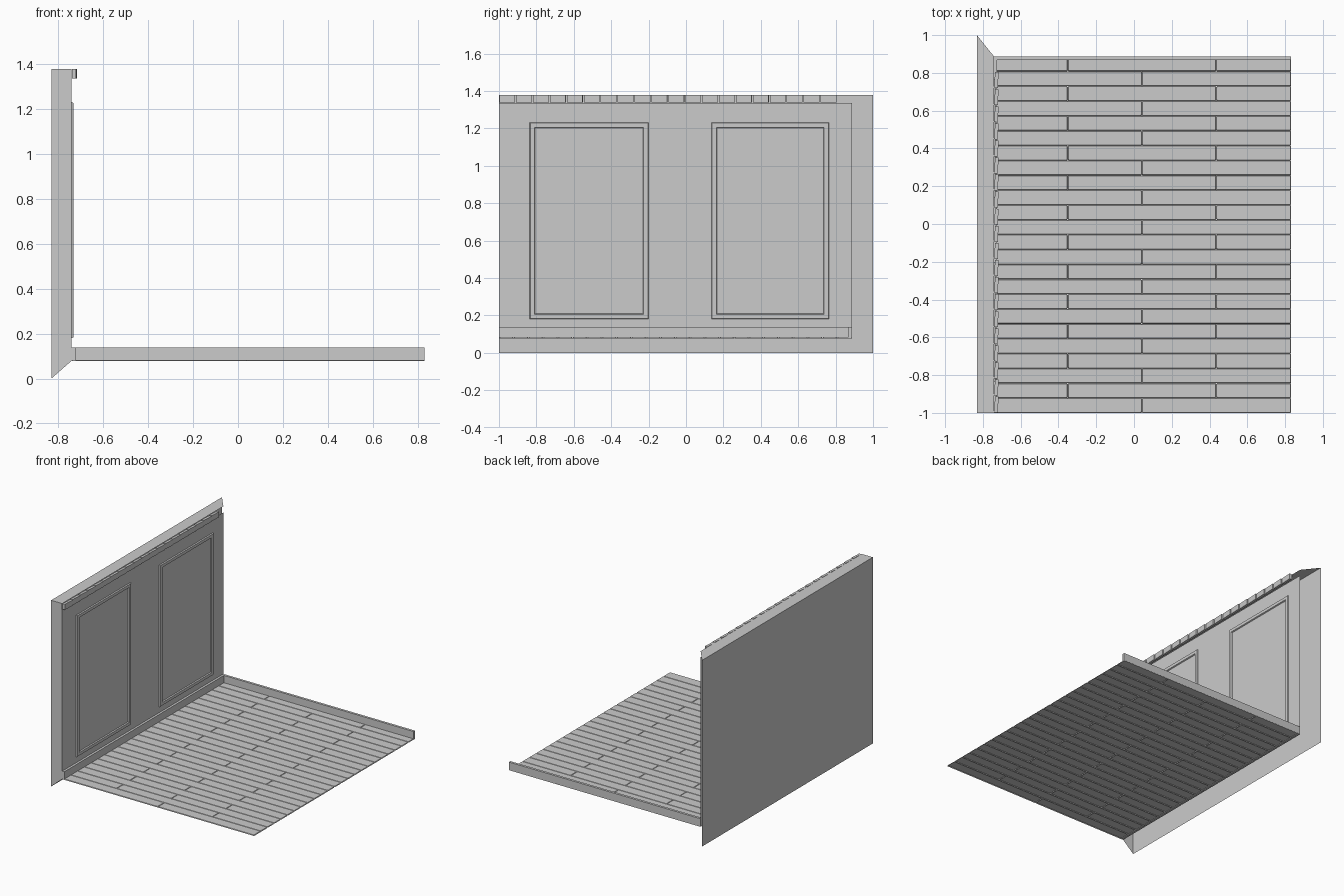
import bpy, bmesh, math
from mathutils import Matrix, Vector

if "Cube" in bpy.data.objects:
    bpy.data.objects.remove(bpy.data.objects["Cube"])

XO, XI, XR = -0.832, -0.741, 0.832     # wall outer, wall inner, floor right
YF, YI, YB = -1.0, 0.887, 1.0          # front, inner back, outer back
ZF, ZI, ZT = 0.08, 1.335, 1.38         # floor, inner wall top, wall top


def finish(bm, name):
    me = bpy.data.meshes.new(name)
    bm.to_mesh(me)
    bm.free()
    ob = bpy.data.objects.new(name, me)
    bpy.context.collection.objects.link(ob)
    return ob


def face(bm, *pts):
    return bm.faces.new([bm.verts.new(p) for p in pts])


def add_box(bm, lo, hi, yaw=0.0):
    lo, hi = Vector(lo), Vector(hi)
    m = (Matrix.Translation((lo + hi) / 2) @ Matrix.Rotation(yaw, 4, 'Z')
         @ Matrix.Diagonal((*(hi - lo), 1)))
    bmesh.ops.create_cube(bm, size=1, matrix=m)


# wall: open mitred shell with outer skin, inner skin, top and front end
bm = bmesh.new()
face(bm, (XO, YF, 0), (XO, YF, ZT), (XO, YB, ZT), (XO, YB, 0))
face(bm, (XI, YF, ZF), (XI, YI, ZF), (XI, YI, ZI), (XI, YF, ZI))
face(bm, (XO, YF, ZT), (XI, YF, ZT), (XI, YI, ZT), (XO, YB, ZT))
face(bm, (XO, YF, 0), (XI, YF, ZF), (XI, YF, ZI), (XI, YF, ZT), (XO, YF, ZT))
bmesh.ops.remove_doubles(bm, verts=bm.verts, dist=1e-5)
finish(bm, "wall")

# floor: staggered planks, shallow trays with bevelled edges
bm = bmesh.new()
ROWS = 24
pitch = (YI - YF) / ROWS
BEV, DROP = 0.005, 0.006


def plank(bm, x0, x1, y0, y1):
    def ring(d, z):
        c = 0.004     # clipped corners
        a, b, e, f = x0 + d, x1 - d, y0 + d, y1 - d
        return [bm.verts.new((x, y, z)) for x, y in (
            (a + c, e), (b - c, e), (b, e + c), (b, f - c),
            (b - c, f), (a + c, f), (a, f - c), (a, e + c))]
    top, low = ring(BEV * 0.6, ZF + 0.004), ring(0, ZF + 0.004 - DROP)
    bm.faces.new(top)
    for i in range(8):
        j = (i + 1) % 8
        bm.faces.new((low[i], low[j], top[j], top[i]))


for r in range(ROWS):
    cuts = [XI, 0.042, XR] if r % 2 == 0 else [XI, -0.351, 0.435, XR]
    for a, b in zip(cuts, cuts[1:]):
        plank(bm, a, b, YF + r * pitch, YF + (r + 1) * pitch)
finish(bm, "floor_planks")

# skirting boards along the wall and the back edge
bm = bmesh.new()
add_box(bm, (XI, YF, ZF), (-0.724, YI - 0.018, 0.138))
finish(bm, "side_skirting")
bm = bmesh.new()
add_box(bm, (XI, YI - 0.018, ZF), (XR, YI, 0.138))
finish(bm, "back_skirting")


# two moulded frames on the wall
def wall_frame(name, y0, y1, z0=0.18, z1=1.232, w=0.03, d=0.008):
    bm = bmesh.new()
    rings = []
    for inset, x in ((0, XI), (0.004, XI + d), (w - 0.004, XI + d), (w, XI)):
        rings.append([bm.verts.new(p) for p in (
            (x, y0 + inset, z0 + inset), (x, y1 - inset, z0 + inset),
            (x, y1 - inset, z1 - inset), (x, y0 + inset, z1 - inset))])
    for p, q in zip(rings, rings[1:]):
        for i in range(4):
            j = (i + 1) % 4
            bm.faces.new((p[i], p[j], q[j], q[i]))
    return finish(bm, name)


wall_frame("front_wall_frame", -0.836, -0.2)
wall_frame("rear_wall_frame", 0.136, 0.765)

# row of slightly turned blocks under the wall top
bm = bmesh.new()
N = 20
step = (0.808 - YF) / N
for i in range(N):
    y = YF + i * step
    add_box(bm, (XI + 0.003, y + 0.002, ZI + 0.003), (-0.719, y + step - 0.004, ZT - 0.001),
            math.radians(-3))
finish(bm, "cornice_blocks")
